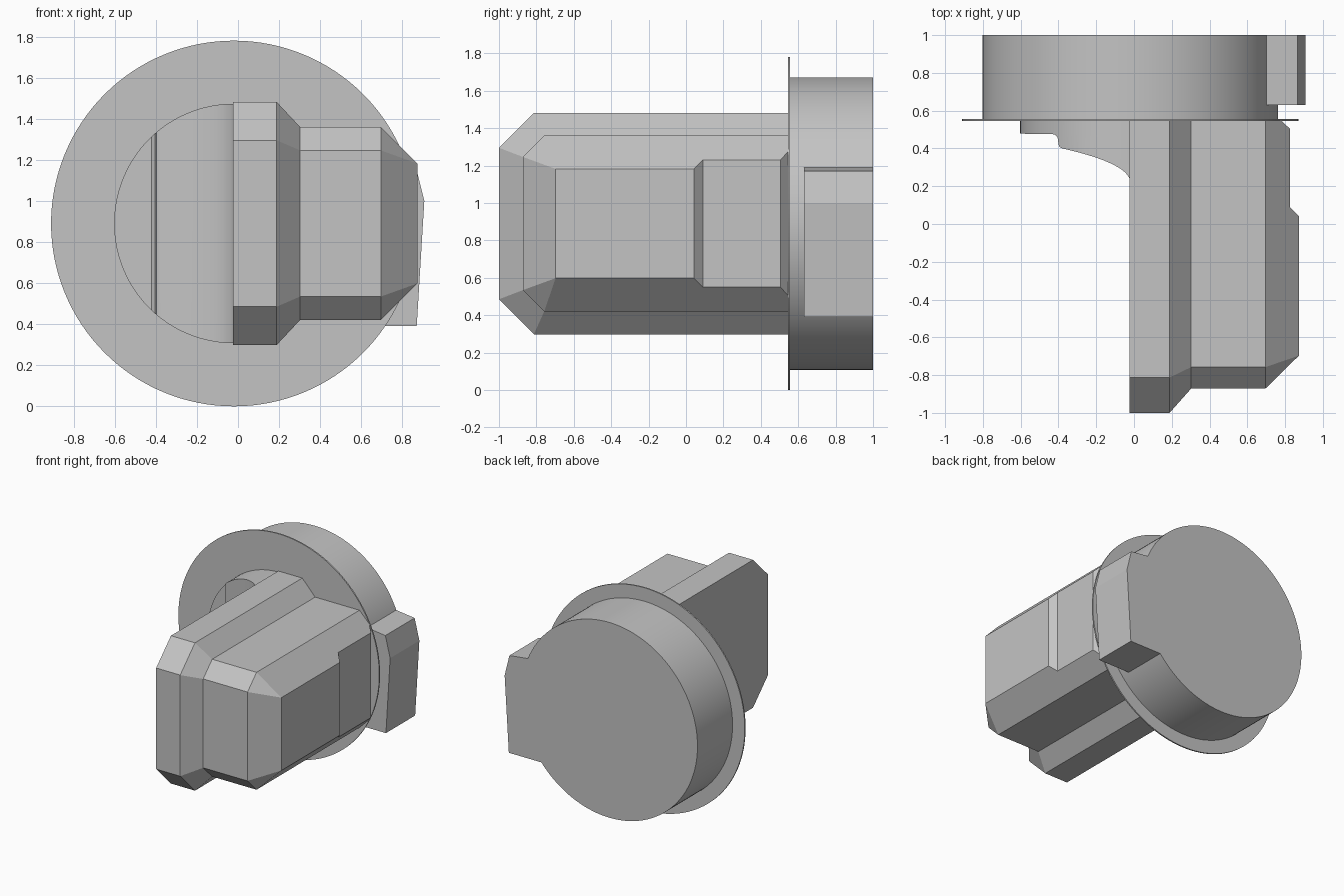
import bpy, bmesh, math
from mathutils import Vector
from mathutils.geometry import interpolate_bezier

if "Cube" in bpy.data.objects:
    bpy.data.objects.remove(bpy.data.objects["Cube"], do_unlink=True)

CX, CZ = -0.02, 0.89   # axis of the round parts
FLANGE_Y = 0.55

grey = bpy.data.materials.new("plain grey")
grey.use_nodes = True
grey.diffuse_color = (0.55, 0.55, 0.55, 1)
grey.node_tree.nodes["Principled BSDF"].inputs["Base Color"].default_value = grey.diffuse_color


def finish(name, bm):
    bmesh.ops.remove_doubles(bm, verts=bm.verts, dist=1e-5)
    bmesh.ops.recalc_face_normals(bm, faces=bm.faces)
    mesh = bpy.data.meshes.new(name)
    bm.to_mesh(mesh)
    bm.free()
    mesh.materials.append(grey)
    obj = bpy.data.objects.new(name, mesh)
    bpy.context.collection.objects.link(obj)
    return obj


def loft(name, rings):
    """Skin equal-length rings of points and cap both ends."""
    bm = bmesh.new()
    loops = [[bm.verts.new(p) for p in ring] for ring in rings]
    n = len(loops[0])
    for a, b in zip(loops, loops[1:]):
        for i in range(n):
            j = (i + 1) % n
            bm.faces.new((a[i], a[j], b[j], b[i]))
    bm.faces.new(loops[0])
    bm.faces.new(loops[-1])
    return finish(name, bm)


def disc(name, radius, y0, y1):
    angles = [math.tau * i / 128 for i in range(128)]
    return loft(name, [[(CX + radius * math.cos(a), y, CZ + radius * math.sin(a))
                        for a in angles] for y in (y0, y1)])


def activate(obj):
    bpy.ops.object.select_all(action='DESELECT')
    obj.select_set(True)
    bpy.context.view_layer.objects.active = obj


def boolean(obj, cutter, operation):
    cutter.hide_render = True
    mod = obj.modifiers.new("cut", 'BOOLEAN')
    mod.operation, mod.object, mod.solver = operation, cutter, 'EXACT'
    activate(obj)
    bpy.ops.object.modifier_apply(modifier=mod.name)
    bpy.data.objects.remove(cutter, do_unlink=True)


def smooth(obj):
    activate(obj)
    bpy.ops.object.shade_smooth_by_angle(angle=math.radians(25))


# Thin flange and the drum behind it
smooth(disc("flange", 0.89, FLANGE_Y - 0.005, FLANGE_Y + 0.006))
smooth(disc("drum", 0.782, FLANGE_Y, 1.0))

# Side lug on the drum
lug = [(0.4, 0.39), (0.87, 0.39), (0.907, 1.0), (0.865, 1.17), (0.70, 1.19), (0.4, 1.19)]
loft("side_lug", [[(x, y, z) for x, z in lug] for y in (0.63, 1.0)])


# Chamfered body, stepped across x
def section(x, front, half, chamfer):
    back = FLANGE_Y
    return [(x, back, CZ - half), (x, front + chamfer, CZ - half),
            (x, front, CZ - half + chamfer), (x, front, CZ + half - chamfer),
            (x, front + chamfer, CZ + half), (x, back, CZ + half)]


bm = bmesh.new()
rings = [section(-0.025, -1.0, 0.592, 0.187), section(0.188, -1.0, 0.592, 0.187),
         section(0.302, -0.872, 0.47, 0.114), section(0.695, -0.872, 0.47, 0.114),
         section(0.873, -0.697, 0.292, 0.0)]
# the outermost section has no chamfer, so its doubled corners share a vertex
loops = []
for ring in rings:
    made = {}
    loops.append([made.setdefault(p, None) or made.update({p: bm.verts.new(p)}) or made[p]
                  for p in ring])
for a, b in zip(loops, loops[1:]):
    for i in range(6):
        j = (i + 1) % 6
        bm.faces.new(list(dict.fromkeys((a[i], a[j], b[j], b[i]))))
for end in (loops[0], loops[-1]):
    bm.faces.new(list(dict.fromkeys(end)))
body = finish("body", bm)

# Shallow recess on the outer side of the body
recess = [(0.893, 0.022), (0.825, 0.09), (0.825, 0.505), (0.77, 0.555), (0.77, 0.7), (1.0, 0.7), (1.0, 0.022)]
boolean(body, loft("recess_cutter", [[(x, y, z) for x, y in recess] for z in (0.1, 1.7)]),
        'DIFFERENCE')

# Half-round boss with a stepped, curved front
curve = interpolate_bezier(Vector((-0.38, 0.40, 0)), Vector((-0.2, 0.36, 0)),
                           Vector((-0.02, 0.30, 0)), Vector((-0.02, 0.22, 0)), 20)
outline = [(-0.7, FLANGE_Y), (-0.7, 0.48), (-0.42, 0.475), (-0.405, 0.46), (-0.397, 0.41)]
outline += [(p.x, p.y) for p in curve] + [(0.0, 0.22), (0.0, FLANGE_Y)]
boss = loft("half_round_boss", [[(x, y, z) for x, y in outline] for z in (0.1, 1.7)])
boolean(boss, disc("boss_cutter", 0.583, 0.1, 0.7), 'INTERSECT')
smooth(boss)
